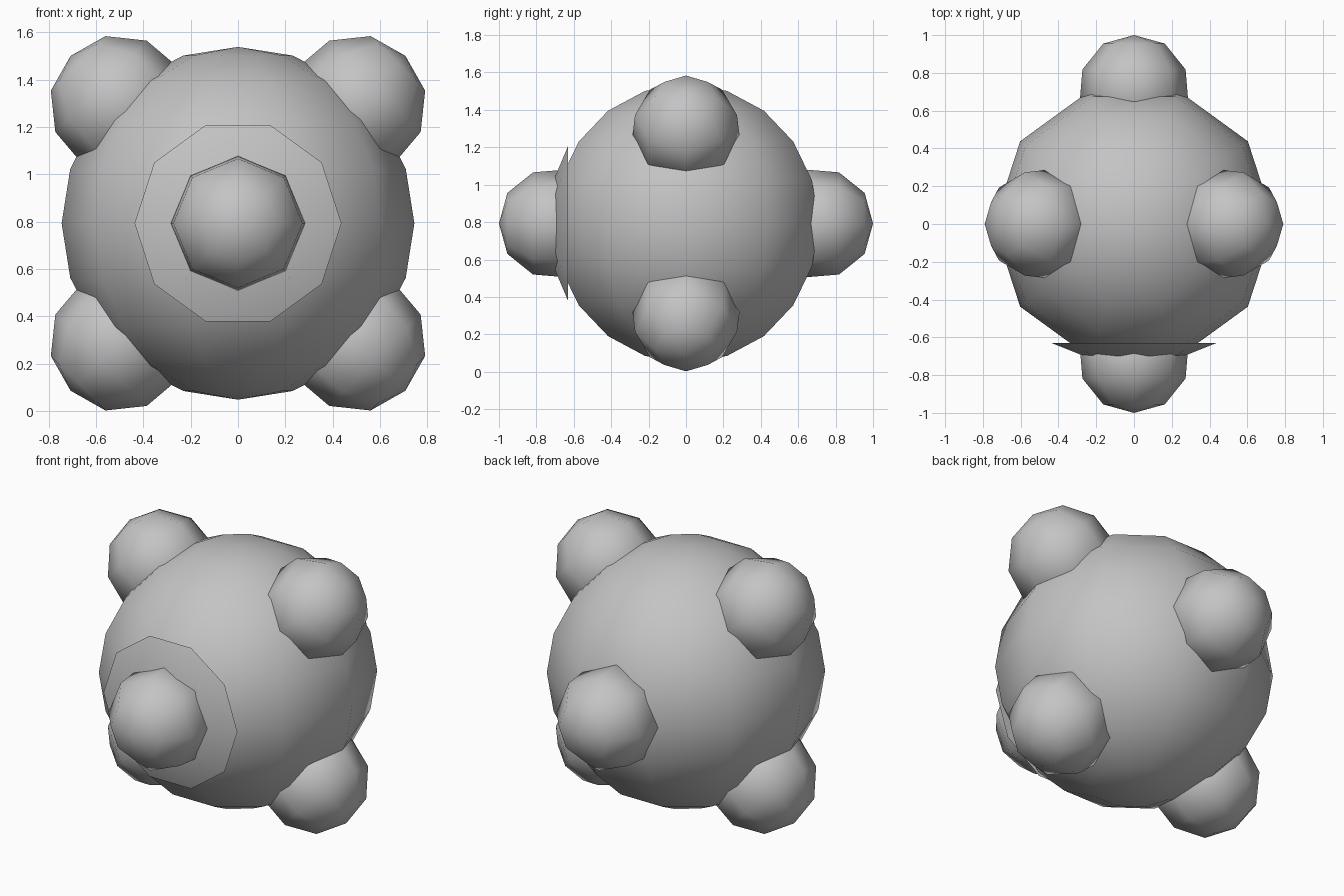
import bpy, bmesh, math
from mathutils import Vector, Matrix

if "Cube" in bpy.data.objects:
    bpy.data.objects.remove(bpy.data.objects["Cube"])

CENTER = Vector((0, 0, 0.793))

grey = bpy.data.materials.new("plain grey")
grey.diffuse_color = (0.55, 0.55, 0.55, 1)
grey.use_nodes = True
grey.node_tree.nodes["Principled BSDF"].inputs["Base Color"].default_value = grey.diffuse_color


def lathe(name, profile, sides, axis, side):
    """Spin (radius, distance) points about an axis through the body centre."""
    w = Vector(axis).normalized()
    u = Vector(side).normalized()
    v = w.cross(u)
    bm = bmesh.new()
    rings = []
    for r, d in profile:
        if r == 0:
            rings.append([bm.verts.new(CENTER + w * d)] * sides)
            continue
        ring = []
        for i in range(sides):
            a = 2 * math.pi * i / sides
            ring.append(bm.verts.new(CENTER + w * d + (u * math.cos(a) + v * math.sin(a)) * r))
        rings.append(ring)
    for a, b in zip(rings, rings[1:]):
        for i in range(sides):
            j = (i + 1) % sides
            corners = list(dict.fromkeys((a[i], b[i], b[j], a[j])))
            bm.faces.new(corners)
    bmesh.ops.recalc_face_normals(bm, faces=bm.faces)
    mesh = bpy.data.meshes.new(name)
    bm.to_mesh(mesh)
    bm.free()
    mesh.materials.append(grey)
    obj = bpy.data.objects.new(name, mesh)
    bpy.context.collection.objects.link(obj)
    bpy.ops.object.select_all(action='DESELECT')
    obj.select_set(True)
    bpy.context.view_layer.objects.active = obj
    bpy.ops.object.shade_smooth_by_angle(angle=math.radians(60))
    return obj


# Round body: ten sides, ten rings
R = 0.745
body = [(0, R)]
body += [(R * math.sin(math.pi * i / 10), R * math.cos(math.pi * i / 10)) for i in range(1, 10)]
body += [(0, -R)]
lathe("body", body, 10, (0, 0, 1), (1, 0, 0))

# Shallow cone collar behind the front knob
lathe("front_collar", [(0, 0.805), (0.437, 0.63), (0, 0.63)], 10, (0, -1, 0), (1, 0, 0))

# Rounded knobs, sunk into the body
knob = [(0, 1.0), (0.163, 0.955), (0.273, 0.818), (0.287, 0.65), (0.19, 0.5), (0, 0.43)]
lathe("front_knob", knob, 8, (0, -1, 0), (1, 0, 0))
lathe("back_knob", knob, 8, (0, 1, 0), (1, 0, 0))
for sx, xname in ((-1, "left"), (1, "right")):
    for sz, zname in ((-1, "lower"), (1, "upper")):
        lathe(f"{zname}_{xname}_knob", knob, 8, (sx, 0, sz), (0, 1, 0))
